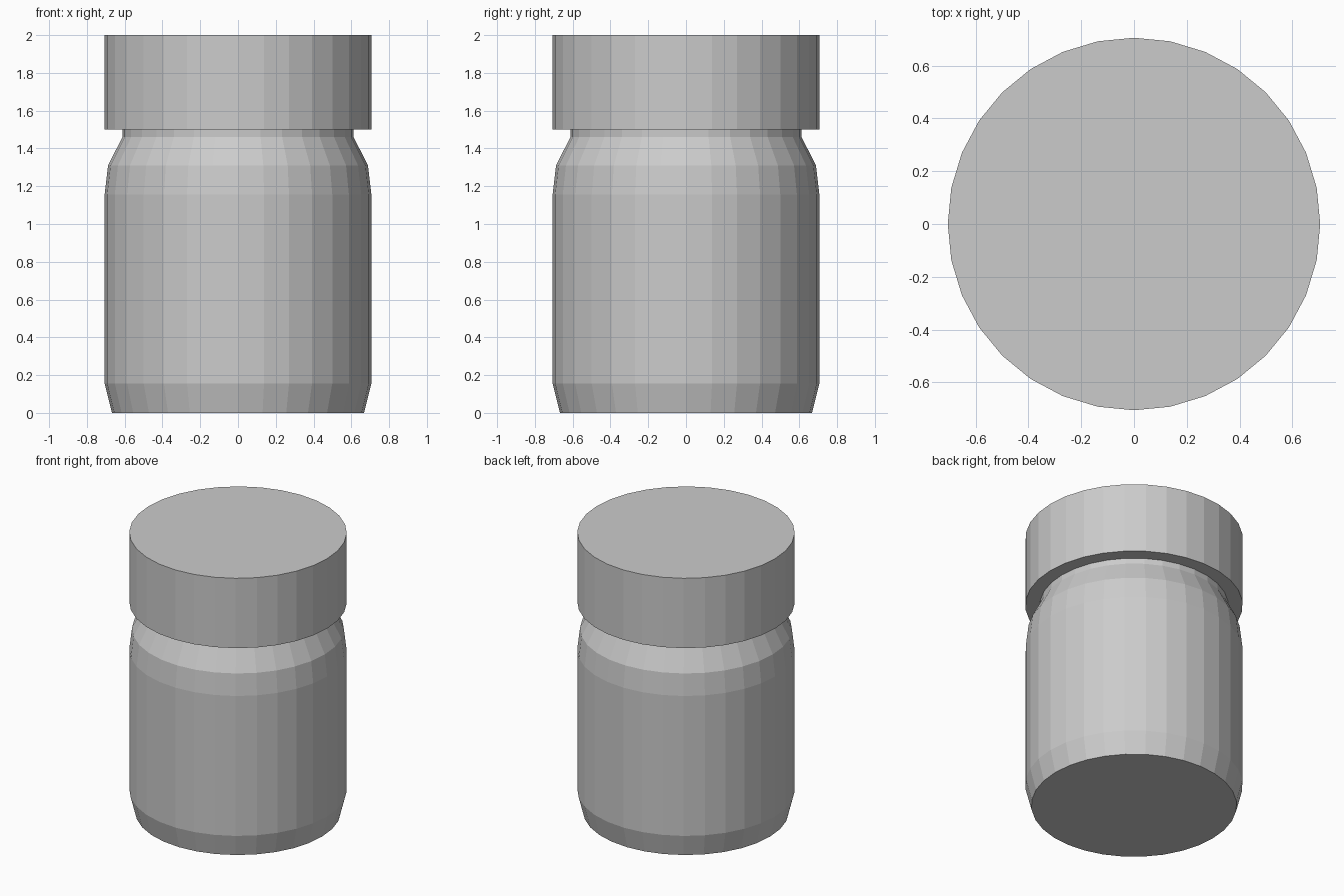
import bpy, bmesh
from math import cos, sin, tau

if "Cube" in bpy.data.objects:
    bpy.data.objects.remove(bpy.data.objects["Cube"])

SIDES = 32


def lathe(name, profile):
    """Closed flat-faced solid of revolution from (radius, height) pairs."""
    bm = bmesh.new()
    rings = [[bm.verts.new((r * cos(tau * i / SIDES), r * sin(tau * i / SIDES), z))
              for i in range(SIDES)] for r, z in profile]
    for low, high in zip(rings, rings[1:]):
        for i in range(SIDES):
            j = (i + 1) % SIDES
            bm.faces.new((low[i], low[j], high[j], high[i]))
    bm.faces.new(rings[0][::-1])
    bm.faces.new(rings[-1])
    mesh = bpy.data.meshes.new(name)
    bm.to_mesh(mesh)
    bm.free()
    obj = bpy.data.objects.new(name, mesh)
    bpy.context.collection.objects.link(obj)
    return obj


# Jar body: chamfered base, straight wall, sloping shoulder, neck reaching into the lid
lathe("jar_body", [(0.667, 0), (0.706, 0.155), (0.706, 1.157), (0.688, 1.31),
                   (0.612, 1.46), (0.612, 1.55)])

# Lid: plain wide cylinder
lathe("lid", [(0.706, 1.5), (0.706, 2.0)])
